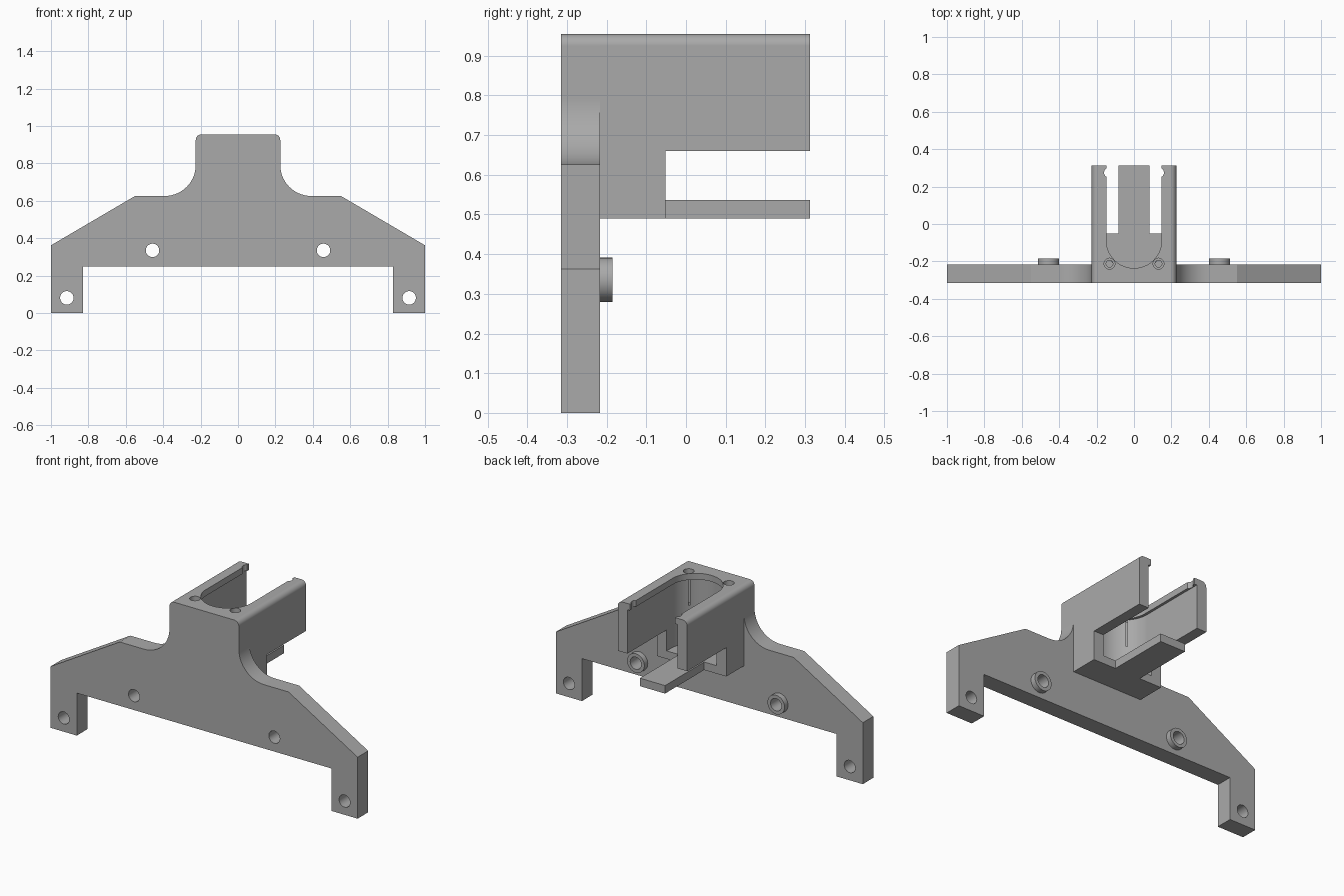
import bpy
import bmesh
from math import cos, sin, pi, radians

if "Cube" in bpy.data.objects:
    bpy.data.objects.remove(bpy.data.objects["Cube"], do_unlink=True)

# Main levels
FRONT, PLATE_BACK, BACK = -0.315, -0.217, 0.312
TOP, FLOOR, BASE = 0.955, 0.537, 0.49
HALF = 0.226          # half width of the holder
U_CENTRE = -0.088     # centre of the rounded pocket end

grey = bpy.data.materials.new("plain grey")
grey.use_nodes = True
grey.diffuse_color = (0.4, 0.4, 0.4, 1)
grey.node_tree.nodes["Principled BSDF"].inputs["Base Color"].default_value = (0.4, 0.4, 0.4, 1)


def arc(cx, cy, r, start, end, steps=10):
    angles = [radians(start + (end - start) * i / steps) for i in range(steps + 1)]
    return [(cx + r * cos(a), cy + r * sin(a)) for a in angles]


def circle(cx, cy, r, steps=36):
    return arc(cx, cy, r, 0, 360, steps)[:-1]


def prism(name, outline, lo, hi, axis):
    """Extrude an outline (x,z along y, or x,y along z) from lo to hi."""
    bm = bmesh.new()
    place = (lambda p: (p[0], lo, p[1])) if axis == "y" else (lambda p: (p[0], p[1], lo))
    face = bm.faces.new([bm.verts.new(place(p)) for p in outline])
    new = bmesh.ops.extrude_face_region(bm, geom=[face])["geom"]
    step = (0, hi - lo, 0) if axis == "y" else (0, 0, hi - lo)
    bmesh.ops.translate(bm, vec=step, verts=[v for v in new if isinstance(v, bmesh.types.BMVert)])
    bmesh.ops.recalc_face_normals(bm, faces=bm.faces)
    mesh = bpy.data.meshes.new(name)
    bm.to_mesh(mesh)
    bm.free()
    obj = bpy.data.objects.new(name, mesh)
    bpy.context.collection.objects.link(obj)
    mesh.materials.append(grey)
    return obj


def combine(target, tool, operation):
    bpy.context.view_layer.objects.active = target
    mod = target.modifiers.new(operation, "BOOLEAN")
    mod.operation = operation
    mod.solver = "EXACT"
    mod.object = tool
    bpy.ops.object.modifier_apply(modifier=mod.name)
    bpy.data.objects.remove(tool, do_unlink=True)


def rect(x0, x1, y0, y1):
    return [(x0, y0), (x1, y0), (x1, y1), (x0, y1)]


def pocket(r):
    return arc(0, U_CENTRE, r, 180, 360, 32) + [(r, 0.5), (-r, 0.5)]


# Front plate: legs, sloped shoulders, concave fillets and rounded tower
half = [(0.83, 0.25), (0.83, 0), (1, 0), (1, 0.362), (0.55, 0.626)]
half += arc(HALF + 0.165, 0.791, 0.165, 270, 180, 14)
tower_corner = arc(HALF - 0.03, TOP - 0.03, 0.03, 0, 90, 8)
half += tower_corner
bracket = prism("mounting_bracket", half + [(-x, z) for x, z in reversed(half)],
                FRONT, PLATE_BACK, "y")

# Holder block behind the tower
side = [(HALF, BASE)] + tower_corner
holder = prism("holder_block", side + [(-x, z) for x, z in reversed(side)],
               PLATE_BACK, BACK, "y")
combine(bracket, holder, "UNION")

# Rear bosses around the upper fixing holes
for s in (-1, 1):
    combine(bracket, prism("boss", circle(s * 0.457, 0.335, 0.056),
                           PLATE_BACK - 0.04, -0.185, "y"), "UNION")

# Rounded pocket with an overhanging lip at the top
combine(bracket, prism("pocket_cut", pocket(0.163), FLOOR, TOP - 0.037, "z"), "DIFFERENCE")
combine(bracket, prism("lip_cut", pocket(0.148), TOP - 0.1, 1.1, "z"), "DIFFERENCE")

for s in (-1, 1):
    # Space below each side wall, leaving the central tongue
    x0, x1 = sorted((s * 0.082, s * 0.4))
    combine(bracket, prism("under_cut", rect(x0, x1, -0.052, 0.5), 0.4, 0.66, "z"), "DIFFERENCE")
    # Small round notch near the end of each lip
    combine(bracket, prism("notch_cut", circle(s * 0.133, 0.275, 0.027), 0.86, 1.1, "z"), "DIFFERENCE")
    # Stepped screw holes in the top
    combine(bracket, prism("screw_cut", circle(s * 0.131, -0.212, 0.018), 0.76, 1.1, "z"), "DIFFERENCE")
    combine(bracket, prism("screw_head_cut", circle(s * 0.131, -0.212, 0.029), 0.925, 1.1, "z"), "DIFFERENCE")
    # Fixing holes through the plate
    for x, z in ((0.457, 0.335), (0.915, 0.081)):
        combine(bracket, prism("fixing_cut", circle(s * x, z, 0.036), -0.6, 0, "y"), "DIFFERENCE")

# Smooth curves, crisp edges
bpy.ops.object.select_all(action="DESELECT")
bracket.select_set(True)
bpy.context.view_layer.objects.active = bracket
bpy.ops.object.shade_smooth_by_angle(angle=pi / 7)
weighted = bracket.modifiers.new("even_shading", "WEIGHTED_NORMAL")
weighted.keep_sharp = True
